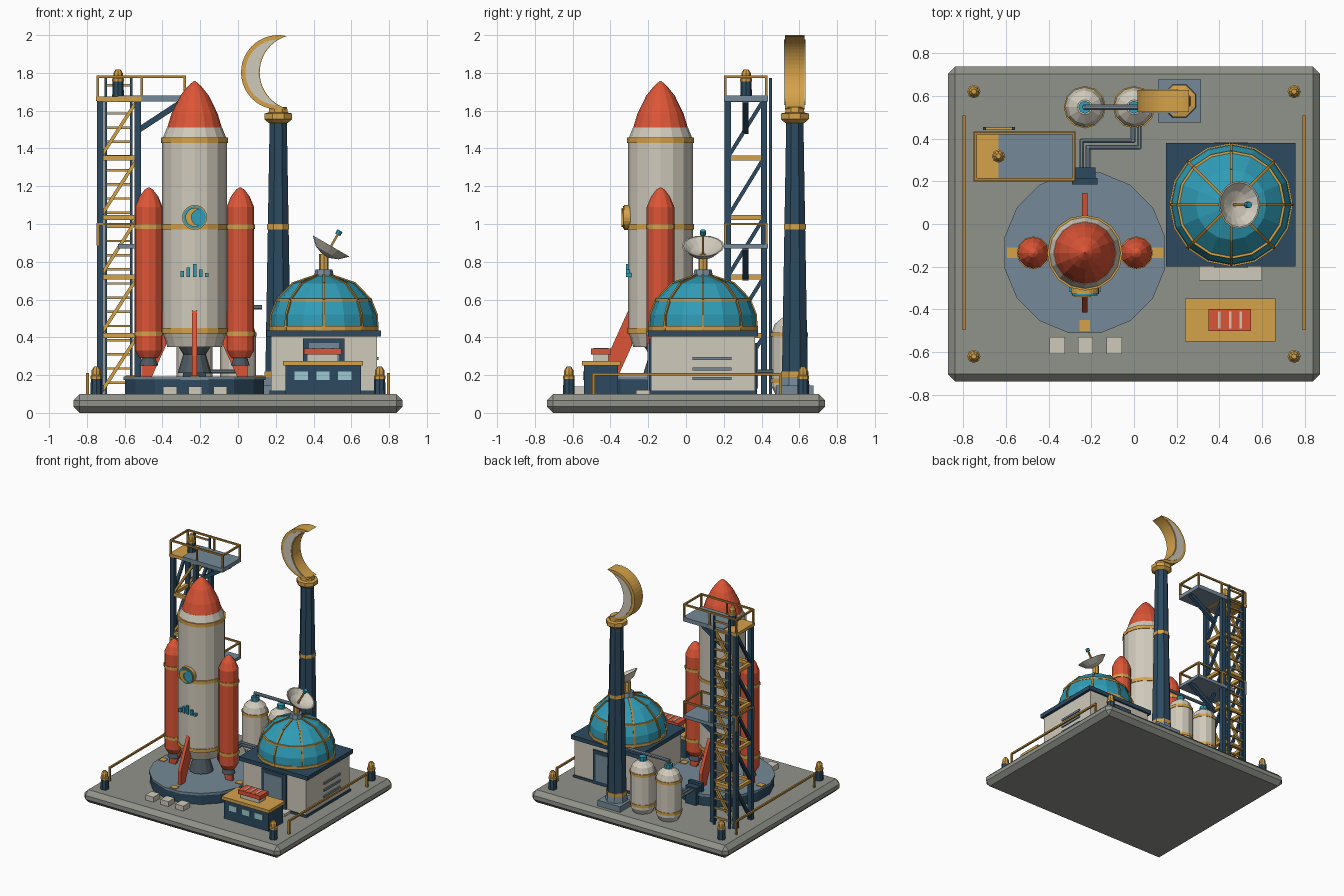
import bpy, bmesh, math
from math import sin, cos, pi
from mathutils import Vector, Matrix

if "Cube" in bpy.data.objects:
    bpy.data.objects.remove(bpy.data.objects["Cube"])

HEX = dict(cream='D0CABB', orange='DC5536', navy='2C4A60', gold='D4A24A', teal='2F9DB8',
           steel='758A98', grey='90938A', dark='4E5960', glass='9CCBD2', brass='B5853A')

def mat(key):
    m = bpy.data.materials.get(key)
    if not m:
        m = bpy.data.materials.new(key)
        rgb = [int(HEX[key][i:i + 2], 16) / 255 for i in (0, 2, 4)]
        m.diffuse_color = [((c + .055) / 1.055) ** 2.4 for c in rgb] + [1]
        m.use_nodes = True
        m.node_tree.nodes["Principled BSDF"].inputs["Base Color"].default_value = m.diffuse_color
    return m

def finish(name, bm, color):
    bmesh.ops.recalc_face_normals(bm, faces=bm.faces)
    me = bpy.data.meshes.new(name)
    bm.to_mesh(me)
    bm.free()
    ob = bpy.data.objects.new(name, me)
    bpy.context.collection.objects.link(ob)
    me.materials.append(mat(color))
    return ob

def boxes(name, color, *ranges):
    """Each range is x0, x1, y0, y1, z0, z1."""
    bm = bmesh.new()
    for a, b, c, d, e, f in ranges:
        m = Matrix.Translation(((a + b) / 2, (c + d) / 2, (e + f) / 2)) @ Matrix.Diagonal((b - a, d - c, f - e, 1))
        bmesh.ops.create_cube(bm, size=1, matrix=m)
    return finish(name, bm, color)

def bars(name, color, w, paths, n=4):
    """Straight bars of width w along each path."""
    bm = bmesh.new()
    for path in paths:
        for p, q in zip(path, path[1:]):
            p, q = Vector(p), Vector(q)
            d = q - p
            rot = d.to_track_quat('Z', 'Y').to_matrix().to_4x4() @ Matrix.Rotation(pi / n, 4, 'Z')
            r = w / 2 / cos(pi / n)
            bmesh.ops.create_cone(bm, cap_ends=True, segments=n, radius1=r, radius2=r,
                                  depth=d.length + w * .6, matrix=Matrix.Translation((p + q) / 2) @ rot)
    return finish(name, bm, color)

def lathe(name, color, profile, n, *centres, phase=0):
    """Spin an (r, z) profile with flat sides at each (x, y) centre."""
    bm = bmesh.new()
    for cx, cy in centres:
        rings = [[bm.verts.new((cx + r * cos(2 * pi * i / n + phase), cy + r * sin(2 * pi * i / n + phase), z))
                  for i in range(n)] for r, z in profile]
        for a, b in zip(rings, rings[1:]):
            for i in range(n):
                bm.faces.new((a[i], a[(i + 1) % n], b[(i + 1) % n], b[i]))
        bm.faces.new(rings[0])
        bm.faces.new(rings[-1])
    return finish(name, bm, color)

def band(r, z, h=.028):
    return [(r, z - h / 2), (r, z + h / 2)]

def prism(bm, pts, y0, y1, m=Matrix()):
    """Extrude an x-z outline from y0 to y1."""
    a, b = ([bm.verts.new(m @ Vector((x, y, z))) for x, z in pts] for y in (y0, y1))
    bm.faces.new(a)
    bm.faces.new(b[::-1])
    for i in range(len(pts)):
        j = (i + 1) % len(pts)
        bm.faces.new((a[i], a[j], b[j], b[i]))

def crescent(name, color, cx, cz, R, d, ri, y0, y1, n=18):
    x = (d * d + R * R - ri * ri) / (2 * d)
    h = math.sqrt(R * R - x * x)
    a, b = math.atan2(h, x), math.atan2(h, x - d)
    out = [a + (2 * pi - 2 * a) * i / n for i in range(n + 1)]
    inn = [b + (2 * pi - 2 * b) * i / n for i in range(n - 1, 0, -1)]
    bm = bmesh.new()
    prism(bm, [(cx + R * cos(t), cz + R * sin(t)) for t in out] +
          [(cx + d + ri * cos(t), cz + ri * sin(t)) for t in inn], y0, y1)
    return finish(name, bm, color)

# Base slab with chamfered edges
base = boxes('base_slab', 'grey', (-.872, .872, -.737, .737, 0, .1))
bev = base.modifiers.new('chamfer', 'BEVEL')
bev.width, bev.segments = .034, 1

# Launch pad
RX, RY = -.23, -.135
C = (RX, RY)
lathe('pad_base', 'navy', [(.375, .09), (.375, .18)], 16, C, phase=pi / 16)
lathe('pad_top', 'steel', [(.383, .175), (.383, .193)], 16, C, phase=pi / 16)
boxes('pad_markings', 'gold', *[(RX + x - .025, RX + x + .025, RY + y - .025, RY + y + .025, .19, .198)
                                for x, y in ((-.34, 0), (.34, 0), (0, -.34))])

# Rocket
lathe('rocket_body', 'cream', [(.145, .35), (.172, .43), (.172, 1.445), (.146, 1.51)], 16, C)
lathe('rocket_nose', 'orange', [(.146, 1.505), (.122, 1.585), (.075, 1.68), (.035, 1.73), (.004, 1.757)], 16, C)
for i, z in enumerate((.435, .985, 1.443)):
    lathe('rocket_band_%d' % i, 'gold', band(.177, z), 16, C)
lathe('rocket_nozzle', 'dark', [(.085, .35), (.06, .31), (.075, .26), (.09, .21)], 12, C)
bm = bmesh.new()
for k in range(4):
    prism(bm, [(.15, .55), (.172, .54), (.28, .3), (.28, .193), (.225, .193), (.15, .36)], -.013, .013,
          Matrix.Translation((RX, RY, 0)) @ Matrix.Rotation(k * pi / 2, 4, 'Z'))
finish('rocket_fins', bm, 'orange')

# Side boosters
sides = [(RX - .242, RY), (RX + .242, RY)]
lathe('boosters', 'orange', [(.05, .29), (.073, .33), (.073, 1.09), (.05, 1.145), (.022, 1.182), (.004, 1.193)], 12, *sides)
lathe('booster_nozzles', 'dark', [(.05, .25), (.035, .3)], 12, *sides)
for i, z in enumerate((.42, .985)):
    lathe('booster_band_%d' % i, 'gold', band(.077, z, .024), 12, *sides)

# Round badge and bar marks on the rocket
for nm, col, r, y in (('badge_rim', 'gold', .066, -.328), ('badge_disc', 'teal', .06, -.334)):
    bm = bmesh.new()
    prism(bm, [(RX + r * cos(i * pi / 10), 1.035 + r * sin(i * pi / 10)) for i in range(20)], y, -.29)
    finish(nm, bm, col)
crescent('badge_crescent', 'gold', RX + .002, 1.035, .05, .025, .043, -.342, -.32)
boxes('bar_marks', 'teal', *[(RX + x - .009, RX + x + .009, -.318, -.285, .72, .72 + h)
                             for x, h in zip((-.065, -.033, .001, .033, .065), (.03, .05, .068, .04, .02))])

# Service tower
X0, X1, Y0, Y1 = -.73, -.53, .22, .413
levels = [.1, .41, .72, 1.035, 1.35, 1.66]
corners = [(X0, Y0), (X1, Y0), (X1, Y1), (X0, Y1)]
bars('tower_posts', 'navy', .034, [[(x, y, .1), (x, y, 1.66)] for x, y in corners])
bars('tower_frames', 'gold', .026, [[(x, y, z) for x, y in corners + corners[:1]] for z in levels[1:]])
pairs = list(zip(levels, levels[1:]))
bars('tower_front_braces', 'gold', .018, [[(X0, y, a), (X1, y, b)] for y in (Y0, Y1) for a, b in pairs])
bars('tower_side_braces', 'navy', .02, [[(x, Y0, a), (x, Y1, b)] for x in (X0, X1) for a, b in pairs])
boxes('tower_top_deck', 'gold', (-.752, -.51, .2, .433, 1.65, 1.674))
boxes('access_arms', 'steel', (-.635, -.275, .2, .433, 1.648, 1.68), (-.635, -.275, .2, .433, .87, .895))
bars('arm_struts', 'navy', .03, [[(-.53, .315, z - .15), (-.3, .315, z)] for z in (1.645, .868)])
rails = []
for z, top, xs in ((1.67, 1.78, -.742), (.89, 1.0, -.742)):
    loop = [(xs, .208), (-.282, .208), (-.282, .425), (xs, .425)]
    rails.append([(x, y, top) for x, y in loop + loop[:1]])
    rails += [[(x, y, z), (x, y, top)] for x, y in loop + [(-.51, .208), (-.51, .425)]]
bars('arm_railings', 'brass', .013, rails)
bars('ladder_rails', 'navy', .014, [[(x, .447, .1), (x, .447, 1.77)] for x in (-.7, -.565)])
bars('ladder_rungs', 'gold', .012, [[(-.7, .447, .16 + .075 * i), (-.565, .447, .16 + .075 * i)] for i in range(22)])

# Beacons on the tower and at the four corners
spots = [(x, y, .1) for x in (-.75, .75) for y in (-.62, .62)] + [(-.635, .318, 1.674)]
for i, (x, y, z) in enumerate(spots):
    lathe('beacon_post_%d' % i, 'navy', [(.031, z), (.029, z + .085)], 8, (x, y))
    lathe('beacon_lamp_%d' % i, 'gold', [(.031, z + .08), (.031, z + .095), (.025, z + .1), (.025, z + .125),
                                         (.012, z + .145)], 8, (x, y))

# Side guard rails
bars('guard_rails', 'brass', .014, [[(x, -.49, .1), (x, -.49, .205), (x, .5, .205), (x, .5, .1)] for x in (-.797, .797)])

# Fuel tanks, pump and pipes
tanks = [(-.23, .547), (.0, .547)]
lathe('tanks', 'cream', [(.075, .1), (.095, .14), (.095, .42), (.078, .47), (.035, .505)], 12, *tanks)
for i, z in enumerate((.17, .415)):
    lathe('tank_band_%d' % i, 'gold', band(.099, z, .022), 12, *tanks)
lathe('tank_valves', 'teal', [(.03, .5), (.03, .535)], 8, *tanks)
bars('tank_top_pipe', 'steel', .024, [[(-.23, .547, .53), (-.23, .547, .56), (.12, .547, .56)]], 8)
boxes('pump_box', 'navy', (-.275, -.18, .2, .265, .1, .24), (-.29, -.17, .185, .215, .1, .26))
bars('feed_pipes', 'steel', .022, [[(-.245 + o, .24, .22), (-.245 + o, .39 - o, .22), (-.005 + o, .39 - o, .22),
                                    (-.005 + o, .47, .22)] for o in (0, .03)], 8)

# Tall column with crescent
T = (.213, .576)
boxes('column_plinth', 'steel', (.113, .313, .476, .676, .095, .145))
lathe('column_foot', 'steel', [(.085, .14), (.075, .2)], 8, T, phase=pi / 8)
lathe('column_shaft', 'navy', [(.074, .19), (.049, 1.56)], 8, T, phase=pi / 8)
for i, (r, z) in enumerate(((.078, .205), (.063, .985))):
    lathe('column_band_%d' % i, 'gold', band(r, z), 8, T, phase=pi / 8)
lathe('column_capital', 'gold', [(.055, 1.535), (.08, 1.555), (.08, 1.585), (.055, 1.59), (.05, 1.62)], 8, T, phase=pi / 8)
crescent('crescent_rim', 'gold', .213, 1.803, .197, .102, .2, .524, .628, 24)
crescent('crescent_face', 'cream', .213, 1.803, .174, .1, .204, .519, .633, 24)

# Observatory building
boxes('building_walls', 'cream', (.175, .735, -.185, .365, .1, .42))
boxes('building_trim', 'navy', (.15, .757, -.2, .38, .405, .437), (.168, .742, -.192, .372, .095, .118))
boxes('door_frames', 'navy', (.345, .565, -.197, -.18, .1, .395), (.345, .565, .36, .376, .1, .37))
boxes('door_panels', 'steel', (.375, .535, -.203, -.18, .11, .37), (.375, .535, .36, .382, .13, .345))
boxes('door_step', 'cream', (.305, .6, -.265, -.185, .1, .12))
boxes('wall_vents', 'steel', *[(.73, .745, .035, .24, z, z + .016) for z in (.175, .225, .28)])

# Dome, ribs and rings
D = (.455, .09)
dome = [(.283, .44), (.279, .52), (.247, .6), (.165, .685), (.05, .725)]
lathe('dome', 'teal', dome, 16, D)
lathe('dome_ring_low', 'gold', band(.29, .447, .024), 16, D)
lathe('dome_ring_mid', 'gold', band(.254, .598, .014), 16, D)
bars('dome_ribs', 'brass', .013, [[(D[0] + r * cos(k * pi / 4), D[1] + r * sin(k * pi / 4), z) for r, z in dome]
                                  for k in range(8)])
lathe('dome_collar', 'steel', [(.055, .71), (.045, .76)], 8, D)
lathe('dish_post', 'gold', [(.025, .755), (.025, .84)], 8, D)

# Tilted dish with feed
tilt = Matrix.Translation((.465, .09, .835)) @ Matrix.Rotation(math.radians(30), 4, 'Y')
dish = lathe('dish', 'cream', [(.02, -.005), (.07, .015), (.112, .056), (.104, .056), (.065, .024), (.015, .008)], 16, (0, 0))
feed = bars('dish_feed_arm', 'brass', .012, [[(0, 0, 0), (0, 0, .13)]])
tip = lathe('dish_feed_tip', 'teal', [(.015, .125), (.015, .15)], 8, (0, 0))
for o in (dish, feed, tip):
    o.data.transform(tilt)

# Control kiosk with striped roof unit
boxes('kiosk_walls', 'navy', (.252, .65, -.54, -.36, .1, .255))
boxes('kiosk_roof', 'gold', (.238, .662, -.55, -.348, .25, .275))
boxes('kiosk_windows', 'glass', *[(x - .035, x + .035, -.545, -.53, .175, .22) for x in (.335, .45, .565)])
boxes('roof_unit_base', 'cream', (.365, .53, -.49, -.41, .27, .31))
boxes('roof_unit', 'orange', (.35, .547, -.502, -.397, .308, .34))
boxes('roof_unit_stripes', 'cream', *[(x - .006, x + .006, -.49, -.41, .335, .344) for x in (.4, .45, .5)])

# Crates by the pad
boxes('crates', 'cream', *[(x - .036, x + .036, -.61, -.53, .1, .14) for x in (-.36, -.227, -.093)])
